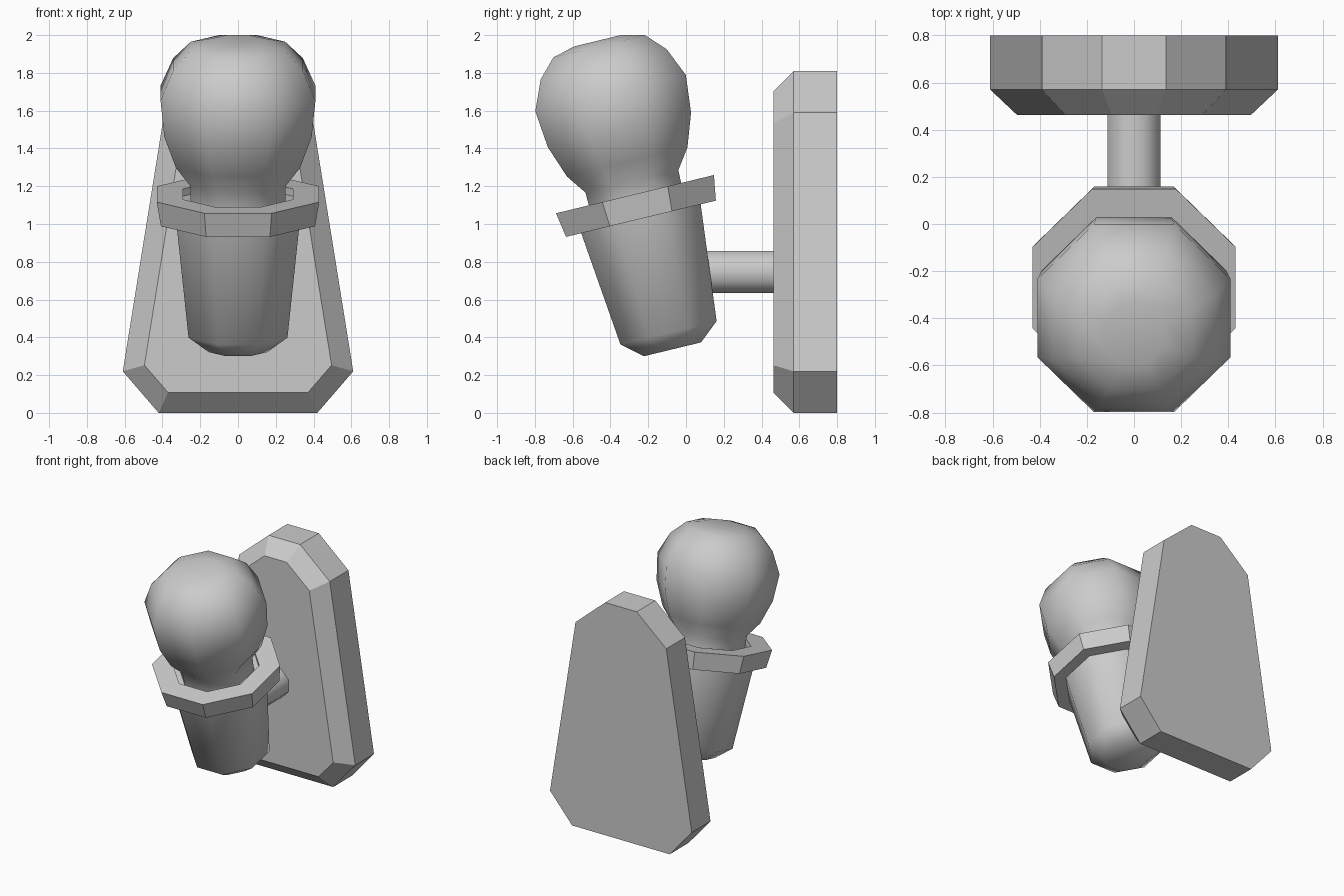
import bpy, bmesh, math
from mathutils import Matrix, Vector

cube = bpy.data.objects.get("Cube")
if cube:
    bpy.data.objects.remove(cube, do_unlink=True)

grey = bpy.data.materials.new("plain grey")
grey.use_nodes = True
GREY = (0.6, 0.6, 0.6, 1)
grey.diffuse_color = GREY
grey.node_tree.nodes["Principled BSDF"].inputs["Base Color"].default_value = GREY

SIDES = 8
# Leaning lamp axis, with its origin at the top of the collar
LEAN = Matrix.Translation((0, -0.27, 1.158)) @ Matrix.Rotation(math.radians(13.6), 4, 'X')


def finish(name, bm, matrix=Matrix(), smooth=0):
    bmesh.ops.recalc_face_normals(bm, faces=bm.faces)
    mesh = bpy.data.meshes.new(name)
    bm.to_mesh(mesh)
    bm.free()
    mesh.transform(matrix)
    mesh.materials.append(grey)
    obj = bpy.data.objects.new(name, mesh)
    bpy.context.collection.objects.link(obj)
    if smooth:
        bpy.ops.object.select_all(action='DESELECT')
        obj.select_set(True)
        bpy.context.view_layer.objects.active = obj
        bpy.ops.object.shade_smooth_by_angle(angle=math.radians(smooth))
    return obj


def lathe(name, profile, matrix, smooth=0, closed=False):
    """Turn (flat radius, height) points into an eight-sided solid."""
    bm = bmesh.new()
    rings = []
    for radius, height in profile:
        corner = radius / math.cos(math.pi / SIDES)
        angles = [(i + 0.5) * math.tau / SIDES for i in range(SIDES)]
        rings.append([bm.verts.new((corner * math.cos(a), corner * math.sin(a), height))
                      for a in angles])
    pairs = list(zip(rings, rings[1:]))
    if closed:
        pairs.append((rings[-1], rings[0]))
    else:
        bm.faces.new(rings[0])
        bm.faces.new(rings[-1])
    for low, high in pairs:
        for i in range(SIDES):
            j = (i + 1) % SIDES
            bm.faces.new((low[i], low[j], high[j], high[i]))
    return finish(name, bm, matrix, smooth)


# Bulb with narrow neck
lathe("bulb", [(0.25, -0.06), (0.253, 0.07), (0.328, 0.175), (0.39, 0.35), (0.41, 0.55),
               (0.343, 0.707), (0.25, 0.805), (0.13, 0.836)], LEAN, 60)

# Tapered holder with rounded foot
lathe("holder", [(0.155, -0.845), (0.262, -0.755), (0.335, -0.04)], LEAN, 60)

# Collar around the neck
lathe("collar", [(0.408, -0.134), (0.43, 0), (0.29, 0), (0.29, -0.134)], LEAN, closed=True)

# Arm joining the holder to the wall plate
arm_matrix = Matrix.Translation((0, 0, 0.746)) @ Matrix.Rotation(-math.pi / 2, 4, 'X')
lathe("arm", [(0.112, -0.1), (0.112, 0.5)], arm_matrix, 60)

# Wall plate: tapered outline, extruded, with a bevelled front
half = [(0.42, 0), (0.61, 0.22), (0.39, 1.59), (0.135, 1.81)]
outline = half + [(-x, z) for x, z in reversed(half)]
bm = bmesh.new()
front = bm.faces.new([bm.verts.new((x, 0.57, z)) for x, z in outline])
back = bm.faces.new([bm.verts.new((x, 0.8, z)) for x, z in reversed(outline)])
n = len(outline)
fv, bv = list(front.verts), list(reversed(back.verts))
for i in range(n):
    j = (i + 1) % n
    bm.faces.new((fv[j], fv[i], bv[i], bv[j]))
bmesh.ops.recalc_face_normals(bm, faces=bm.faces)
bmesh.ops.inset_region(bm, faces=[front], thickness=0.108, depth=0, use_even_offset=True)
bmesh.ops.translate(bm, verts=front.verts, vec=Vector((0, -0.108, 0)))
finish("wall_plate", bm)
